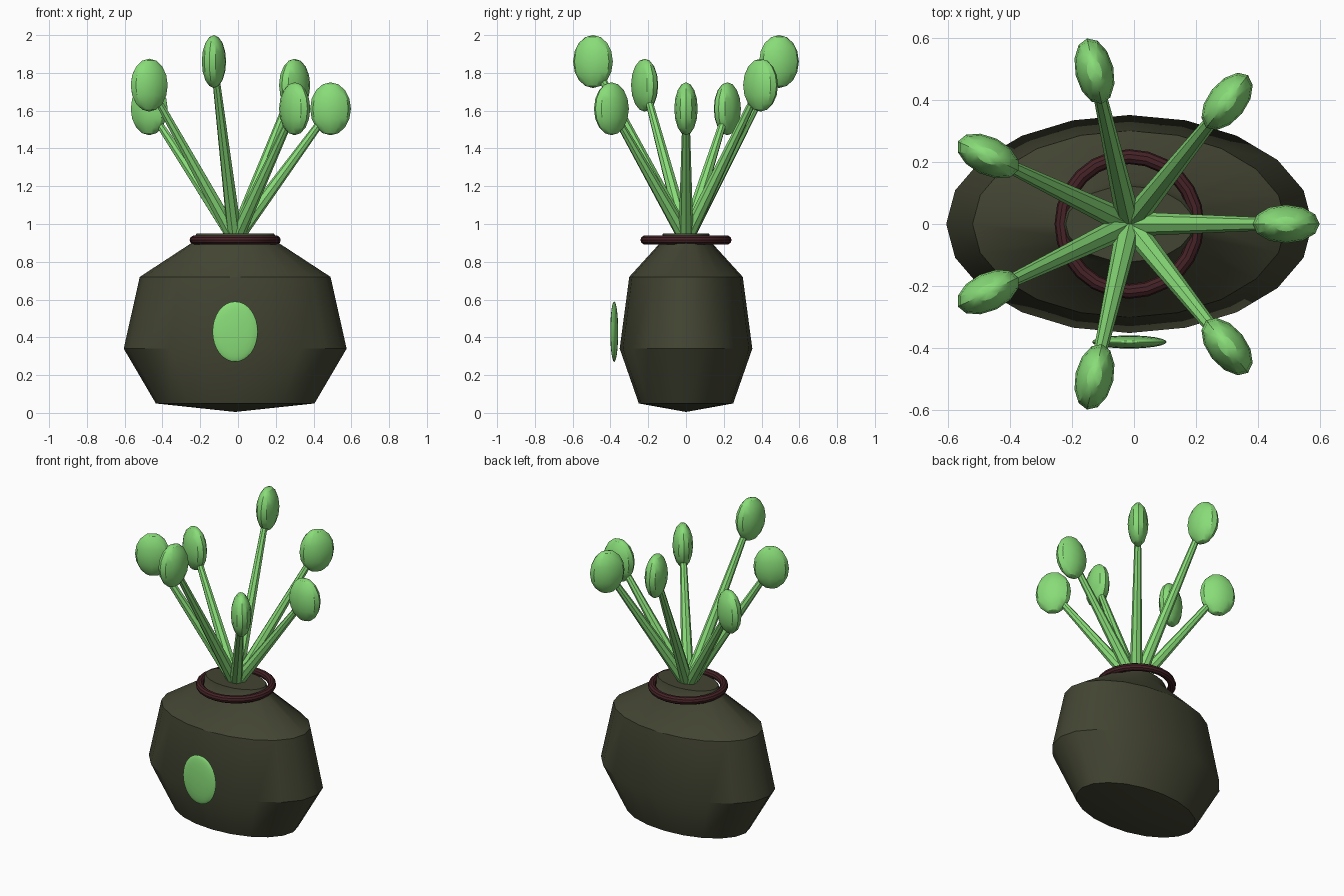
import bpy
import bmesh
from math import cos, sin, pi, radians
from mathutils import Vector, Matrix

cube = bpy.data.objects.get("Cube")
if cube:
    bpy.data.objects.remove(cube, do_unlink=True)

CX = -0.015  # shared axis of pot, ring and stems


def material(name, rgb):
    m = bpy.data.materials.new(name)
    m.use_nodes = True
    m.diffuse_color = (*rgb, 1)
    bsdf = m.node_tree.nodes["Principled BSDF"]
    bsdf.inputs["Base Color"].default_value = (*rgb, 1)
    bsdf.inputs["Roughness"].default_value = 0.8
    return m


GREEN = material("leaf green", (0.25, 0.72, 0.19))
OLIVE = material("dark olive", (0.055, 0.058, 0.032))
MAROON = material("dark maroon", (0.058, 0.016, 0.019))


def finish(obj, name, mat):
    obj.name = name
    obj.data.name = name
    obj.data.materials.append(mat)
    bpy.ops.object.select_all(action="DESELECT")
    obj.select_set(True)
    bpy.context.view_layer.objects.active = obj
    bpy.ops.object.transform_apply(location=False, rotation=True, scale=True)
    bpy.ops.object.shade_smooth_by_angle(angle=radians(30))


def ellipsoid(name, centre, radii, turn, segments, rings, mat):
    bpy.ops.mesh.primitive_uv_sphere_add(segments=segments, ring_count=rings, location=centre)
    obj = bpy.context.object
    obj.scale = radii
    obj.rotation_euler.z = turn
    finish(obj, name, mat)


# Pot: oval lathe with a shallow pointed base and a flat closed top
SIDES = 20
profile = [(0.42, 0.05), (0.59, 0.34), (0.505, 0.72), (0.23, 0.9), (0.205, 0.95)]
bm = bmesh.new()
rings = [[bm.verts.new((r * cos(2 * pi * i / SIDES), 0.595 * r * sin(2 * pi * i / SIDES), z))
          for i in range(SIDES)] for r, z in profile]
pole = bm.verts.new((0, 0, 0.005))
for i in range(SIDES):
    j = (i + 1) % SIDES
    bm.faces.new((pole, rings[0][j], rings[0][i]))
    for low, high in zip(rings, rings[1:]):
        bm.faces.new((low[i], low[j], high[j], high[i]))
bm.faces.new(rings[-1])
bmesh.ops.recalc_face_normals(bm, faces=bm.faces)
mesh = bpy.data.meshes.new("pot")
bm.to_mesh(mesh)
bm.free()
pot = bpy.data.objects.new("pot", mesh)
bpy.context.collection.objects.link(pot)
pot.location.x = CX
finish(pot, "pot", OLIVE)

# Round ring at the neck
bpy.ops.mesh.primitive_torus_add(major_radius=0.217, minor_radius=0.024, major_segments=24,
                                 minor_segments=10, location=(CX, 0, 0.915))
finish(bpy.context.object, "neck_ring", MAROON)

# Oval badge in front of the pot
ellipsoid("front_badge", (CX, -0.38, 0.43), (0.12, 0.021, 0.16), 0, 24, 16, GREEN)

# Seven splayed stems, each with an upright flattened leaf
base = Vector((CX, 0, 0.92))
for k in range(7):
    a = 2 * pi * k / 7
    tip = Vector((CX + 0.505 * cos(a), 0.505 * sin(a), 1.61 + 0.125 * (k % 3)))
    axis = tip - base
    bpy.ops.mesh.primitive_cone_add(vertices=8, radius1=0.04, radius2=0.018, depth=axis.length,
                                    location=(base + tip) / 2)
    stem = bpy.context.object
    stem.rotation_euler = axis.to_track_quat("Z", "Y").to_euler()
    finish(stem, f"stem_{k + 1}", GREEN)
    ellipsoid(f"leaf_{k + 1}", tip, (0.108, 0.062, 0.14), a, 12, 8, GREEN)
